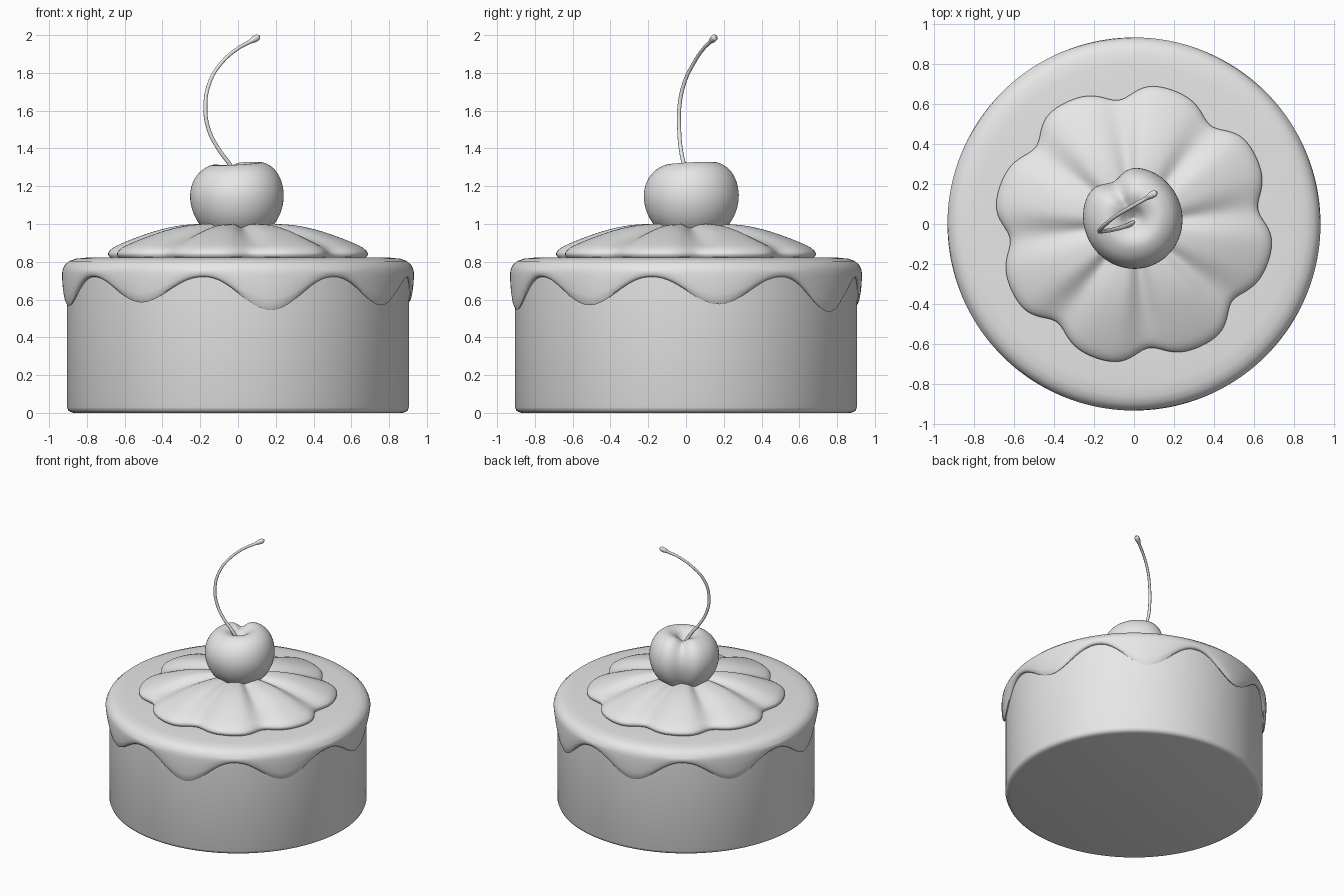
import bpy, bmesh, math
from math import cos, sin, radians, pi, exp

if "Cube" in bpy.data.objects:
    bpy.data.objects.remove(bpy.data.objects["Cube"])

grey = bpy.data.materials.new("plain_grey")
grey.use_nodes = True
colour = (0.8, 0.8, 0.8, 1)
grey.diffuse_color = colour
grey.node_tree.nodes["Principled BSDF"].inputs["Base Color"].default_value = colour


def shade(obj, angle=45):
    bpy.ops.object.select_all(action='DESELECT')
    obj.select_set(True)
    bpy.context.view_layer.objects.active = obj
    bpy.ops.object.shade_smooth_by_angle(angle=radians(angle))


def lathe(name, profile, steps, shape=None, smooth=45):
    """Spin (radius, height) points; shape(angle, r, z, t) may bend each one."""
    bm = bmesh.new()
    rings = []
    for i, (r, z) in enumerate(profile):
        ring = []
        for s in range(1 if r == 0 else steps):
            a = 2 * pi * s / steps
            p = shape(a, r, z) if shape else (r * cos(a), r * sin(a), z)
            ring.append(bm.verts.new(p))
        rings.append(ring)
    for lo, hi in zip(rings, rings[1:]):
        for s in range(steps):
            n = (s + 1) % steps
            if len(lo) == 1:
                bm.faces.new((lo[0], hi[n], hi[s]))
            elif len(hi) == 1:
                bm.faces.new((lo[s], lo[n], hi[0]))
            else:
                bm.faces.new((lo[s], lo[n], hi[n], hi[s]))
    bmesh.ops.recalc_face_normals(bm, faces=bm.faces)
    mesh = bpy.data.meshes.new(name)
    bm.to_mesh(mesh)
    bm.free()
    mesh.materials.append(grey)
    obj = bpy.data.objects.new(name, mesh)
    bpy.context.collection.objects.link(obj)
    shade(obj, smooth)
    return obj


def smooth_profile(points, sub=4):
    """Catmull-Rom refinement of a profile."""
    out = []
    for i in range(len(points) - 1):
        a, b, c, d = (points[max(0, min(len(points) - 1, i + k))] for k in (-1, 0, 1, 2))
        for k in range(sub):
            t = k / sub
            out.append(tuple(0.5 * (2 * q + (s - p) * t + (2 * p - 5 * q + 4 * s - u) * t * t
                       + (3 * q - p - 3 * s + u) * t ** 3) for p, q, s, u in zip(a, b, c, d)))
    return out + [points[-1]]


# Cake body
lathe("cake_body", [(0, 0), (0.87, 0), (0.885, 0.004), (0.898, 0.012), (0.905, 0.03),
                    (0.905, 0.78), (0.88, 0.8), (0, 0.8)], 128)

# Icing with eight drips of differing length
drips = [0.575, 0.535, 0.56, 0.57, 0.565, 0.585, 0.545, 0.57]


def icing_shape(a, r, z):
    if z <= 0.7:                       # z is a 0..0.7 fraction down the skirt
        turn = (a - radians(11)) / (pi / 4)
        k = round(turn)
        wave = (0.5 + 0.5 * cos(2 * pi * (turn - k))) ** 1.1
        low = 0.72 - (0.72 - drips[k % 8]) * wave
        z = low + (z / 0.7) * (0.76 - low)
    return r * cos(a), r * sin(a), z


lathe("icing", [(0, 0.825), (0.6, 0.825), (0.8, 0.822), (0.86, 0.816), (0.895, 0.803),
                (0.917, 0.783), (0.928, 0.76), (0.931, 0.6), (0.931, 0.4), (0.928, 0.2),
                (0.923, 0.07), (0.913, 0), (0.903, 0.02), (0.895, 0.2)], 256, icing_shape, 60)


# Whipped cream with eight swirled ridges
def cream_shape(a, r, z):
    u = 8 * (a - radians(77))
    ridge = cos(u - 0.45 * sin(u) + 0.3 * (1 - cos(u)) - 0.1)
    edge = 0.66 + 0.037 * ridge
    lift = 0.014 * ridge * sin(pi * min(1, r)) if z > 0.83 else 0
    return r * edge * cos(a), r * edge * sin(a), z + lift


cream = [(0, 0.99), (0.25, 0.99), (0.43, 0.98), (0.6, 0.957), (0.75, 0.927), (0.88, 0.897),
         (0.96, 0.873), (1, 0.846), (0.985, 0.822), (0.95, 0.81)]
lathe("cream", smooth_profile(cream, 3), 192, cream_shape, 80)


# Cherry with a stem dimple and a cleft at the back
def cherry_shape(a, r, z):
    d = a - radians(118)
    d = math.atan2(sin(d), cos(d))
    cleft = exp(-(d / 0.33) ** 2)
    q = r * (1 - 0.2 * cleft + 0.02 * cos(2 * d))
    x, y = q * cos(a), q * sin(a)
    top = max(0, z - 1.13) / 0.2
    z += top * (0.06 * x + 0.05 * y - 0.035 * cleft * min(1, r / 0.1))
    return x - 0.006, y + 0.03, z


cherry = [(0, 0.915), (0.09, 0.925), (0.17, 0.967), (0.225, 1.04), (0.25, 1.13), (0.24, 1.215),
          (0.2, 1.282), (0.135, 1.319), (0.075, 1.305), (0.035, 1.265), (0, 1.235)]
lathe("cherry", smooth_profile(cherry), 96, cherry_shape, 80)

# Curved stem ending in a small knob: x, y, z, thickness
path = [(0.005, 0.01, 1.23, 1.1), (-0.04, -0.01, 1.31, 1), (-0.105, -0.028, 1.4, 0.95),
        (-0.155, -0.036, 1.5, 0.95), (-0.173, -0.035, 1.62, 0.95), (-0.15, -0.008, 1.75, 0.9),
        (-0.09, 0.04, 1.85, 0.85), (0, 0.094, 1.93, 0.85), (0.06, 0.128, 1.963, 0.95),
        (0.085, 0.143, 1.978, 1.6), (0.103, 0.153, 1.988, 1.6), (0.113, 0.16, 1.994, 0.6)]
curve = bpy.data.curves.new("cherry_stem", 'CURVE')
curve.dimensions = '3D'
curve.bevel_depth = 0.011
curve.bevel_resolution = 4
curve.use_fill_caps = True
curve.resolution_u = 8
spline = curve.splines.new('BEZIER')
spline.bezier_points.add(len(path) - 1)
for point, (x, y, z, thick) in zip(spline.bezier_points, path):
    point.co = (x, y, z)
    point.radius = thick
    point.handle_left_type = point.handle_right_type = 'AUTO'
curve.materials.append(grey)
stem = bpy.data.objects.new("cherry_stem", curve)
bpy.context.collection.objects.link(stem)
bpy.ops.object.select_all(action='DESELECT')
stem.select_set(True)
bpy.context.view_layer.objects.active = stem
bpy.ops.object.convert(target='MESH')
shade(bpy.context.view_layer.objects.active, 60)
